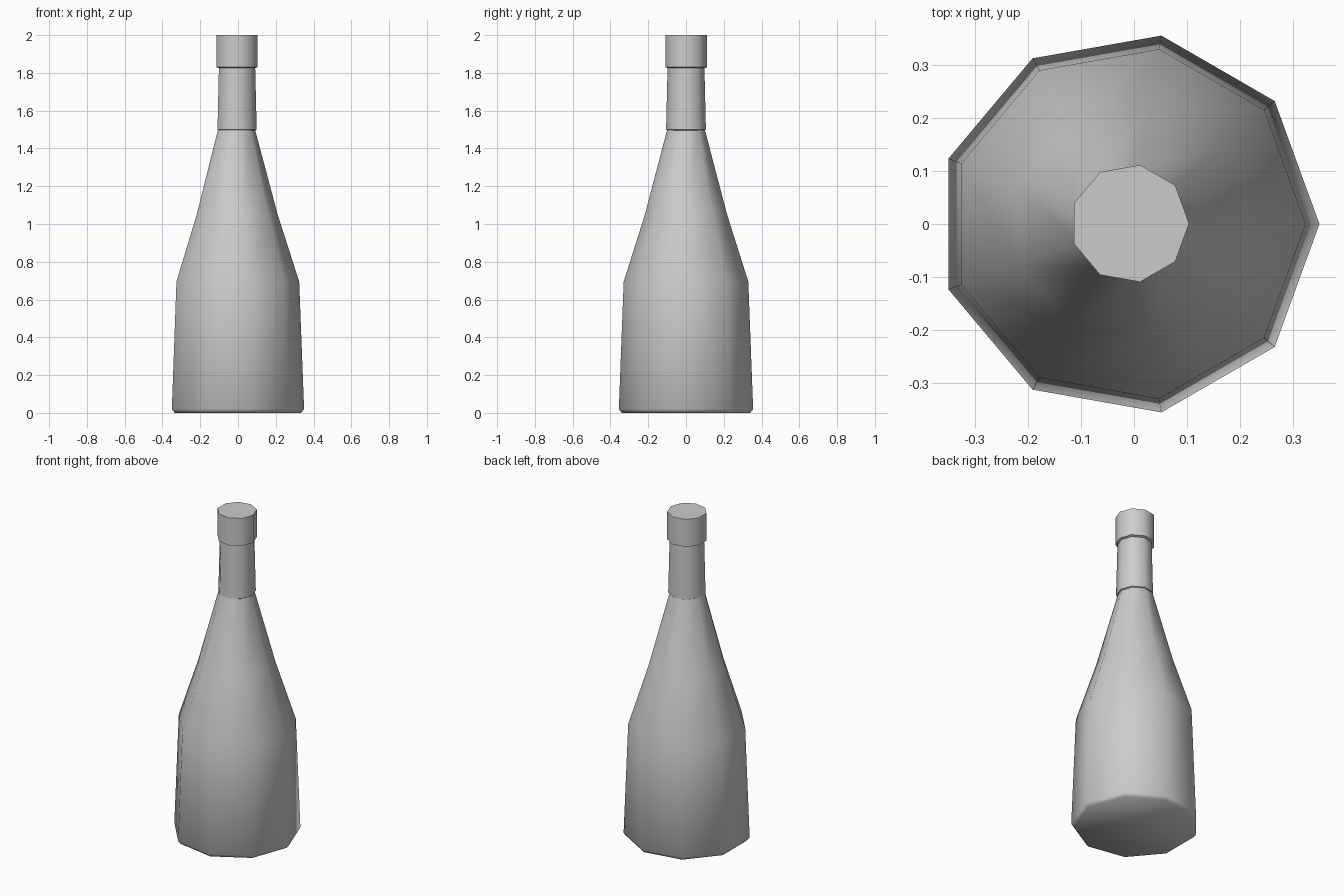
import bpy, bmesh, math

if "Cube" in bpy.data.objects:
    bpy.data.objects.remove(bpy.data.objects["Cube"])

SIDES = 9


def lathe(name, profile, centre, close_bottom=False, close_top=False):
    """Nine-sided revolved part from (radius, z) points listed bottom to top."""
    bm = bmesh.new()
    rings = []
    for r, z in profile:
        rings.append([bm.verts.new((centre[0] + r * math.cos(math.tau * i / SIDES),
                                    centre[1] + r * math.sin(math.tau * i / SIDES), z))
                      for i in range(SIDES)])
    for low, high in zip(rings, rings[1:]):
        for i in range(SIDES):
            j = (i + 1) % SIDES
            bm.faces.new((low[i], low[j], high[j], high[i]))
    if close_bottom:
        bm.faces.new(rings[0][::-1])
    if close_top:
        bm.faces.new(rings[-1])
    mesh = bpy.data.meshes.new(name)
    bm.to_mesh(mesh)
    bm.free()
    obj = bpy.data.objects.new(name, mesh)
    bpy.context.collection.objects.link(obj)
    bpy.ops.object.select_all(action='DESELECT')
    obj.select_set(True)
    bpy.context.view_layer.objects.active = obj
    bpy.ops.object.shade_smooth_by_angle(angle=math.radians(60))
    return obj


# Body with chamfered foot and tapering shoulder
lathe("bottle_body", [(0.345, 0.0), (0.361, 0.02), (0.335, 0.695),
                      (0.221, 1.05), (0.101, 1.5)], (-0.011, 0.0), close_bottom=True)

# Neck sleeve, slightly overhanging the shoulder
lathe("neck", [(0.098, 1.495), (0.107, 1.5), (0.099, 1.83)], (-0.008, 0.0))

# Cap with a small lip underneath
lathe("cap", [(0.098, 1.825), (0.112, 1.83), (0.112, 2.0)], (-0.008, 0.001), close_top=True)
